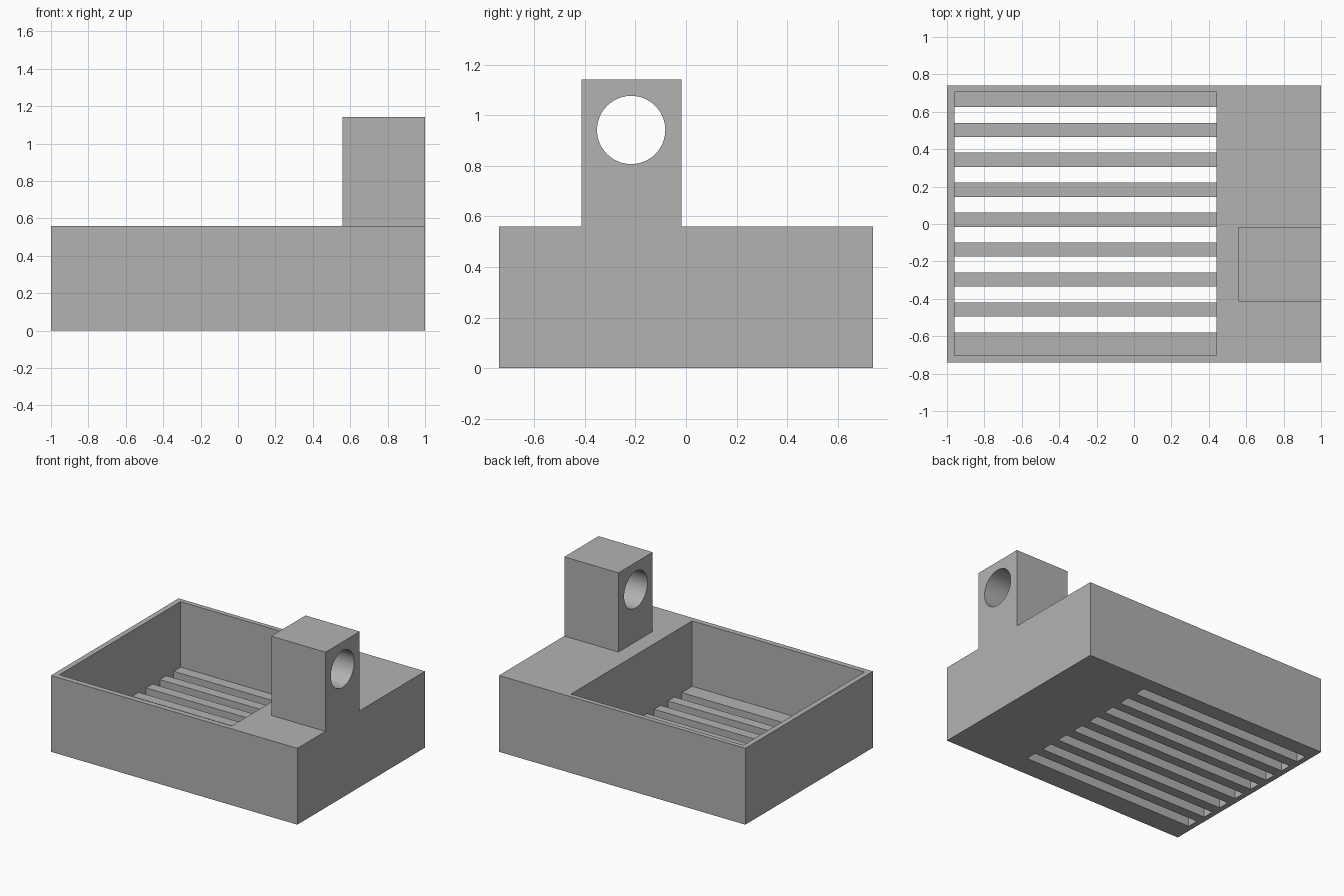
import bpy
import math

if "Cube" in bpy.data.objects:
    bpy.data.objects.remove(bpy.data.objects["Cube"])

grey = bpy.data.materials.new("plain grey")
grey.diffuse_color = (0.448, 0.448, 0.448, 1)
grey.use_nodes = True
grey.node_tree.nodes["Principled BSDF"].inputs["Base Color"].default_value = grey.diffuse_color


def box(name, x, y, z):
    """Box from its (low, high) range on each axis."""
    bpy.ops.mesh.primitive_cube_add(size=1, location=[sum(r) / 2 for r in (x, y, z)])
    ob = bpy.context.object
    ob.name = name
    ob.scale = [r[1] - r[0] for r in (x, y, z)]
    bpy.ops.object.transform_apply(location=False, rotation=False, scale=True)
    ob.data.materials.append(grey)
    return ob


def boolean(ob, other, operation):
    mod = ob.modifiers.new(operation.title(), 'BOOLEAN')
    mod.operation = operation
    mod.solver = 'EXACT'
    mod.object = other
    bpy.context.view_layer.objects.active = ob
    bpy.ops.object.modifier_apply(modifier=mod.name)
    bpy.data.objects.remove(other)


# Tray body with a deep pocket
tray = box("slotted_tray", (-1, 1), (-0.74, 0.74), (0, 0.56))
boolean(tray, box("pocket_cutter", (-0.96, 0.44), (-0.70, 0.705), (0.08, 0.8)), 'DIFFERENCE')

# Drain slots through the floor
for i in range(8):
    y = 0.583 - 0.16 * i
    boolean(tray, box("slot_cutter", (-0.96, 0.44), (y - 0.042, y + 0.042), (-0.1, 0.2)), 'DIFFERENCE')

# Post rising flush with the right side
boolean(tray, box("post", (0.56, 1), (-0.414, -0.017), (0.3, 1.141)), 'UNION')

# Round hole through the post
bpy.ops.mesh.primitive_cylinder_add(vertices=64, radius=0.135, depth=1,
                                    location=(0.78, -0.217, 0.942),
                                    rotation=(0, math.pi / 2, 0))
hole = bpy.context.object
hole.data.materials.append(grey)
boolean(tray, hole, 'DIFFERENCE')

# Smooth the hole wall while keeping all edges crisp
bpy.ops.object.select_all(action='DESELECT')
tray.select_set(True)
bpy.context.view_layer.objects.active = tray
bpy.ops.object.shade_smooth_by_angle(angle=math.radians(30))
